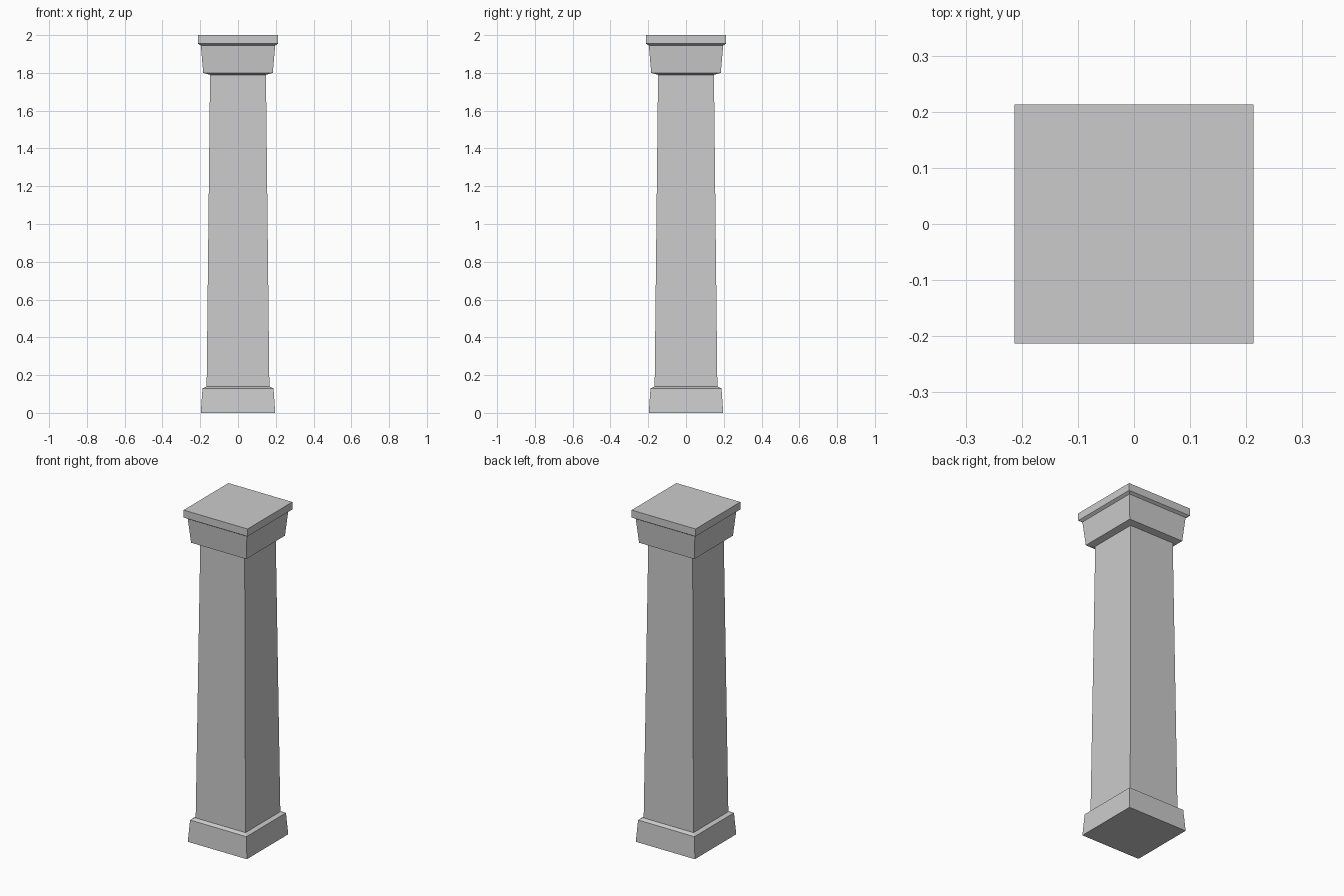
import bpy

if "Cube" in bpy.data.objects:
    bpy.data.objects.remove(bpy.data.objects["Cube"])


def square_loft(name, profile, cap_bottom=False, cap_top=False, smooth=0):
    """Stack square rings given as (half width, height) and skin them."""
    verts, faces = [], []
    for h, z in profile:
        verts += [(-h, -h, z), (h, -h, z), (h, h, z), (-h, h, z)]
    for r in range(len(profile) - 1):
        for i in range(4):
            a, b = r * 4 + i, r * 4 + (i + 1) % 4
            faces.append((a, b, b + 4, a + 4))
    if cap_bottom:
        faces.append((3, 2, 1, 0))
    if cap_top:
        n = len(verts)
        faces.append((n - 4, n - 3, n - 2, n - 1))
    mesh = bpy.data.meshes.new(name)
    mesh.from_pydata(verts, [], faces)
    obj = bpy.data.objects.new(name, mesh)
    bpy.context.collection.objects.link(obj)
    if smooth:
        bpy.context.view_layer.objects.active = obj
        obj.select_set(True)
        bpy.ops.object.shade_smooth_by_angle(angle=smooth)
        obj.select_set(False)
    return obj


# Plinth with a shallow sloped ledge up to the shaft
square_loft("base", [(0.197, 0), (0.188, 0.13), (0.166, 0.14)], cap_bottom=True)

# Tapered shaft
square_loft("shaft", [(0.166, 0.14), (0.148, 1.79)])

# Flared capital with sloped underside and overhanging top slab
square_loft("capital", [(0.148, 1.79), (0.184, 1.80), (0.197, 1.945),
                        (0.213, 1.955), (0.213, 2.0)], cap_top=True)
